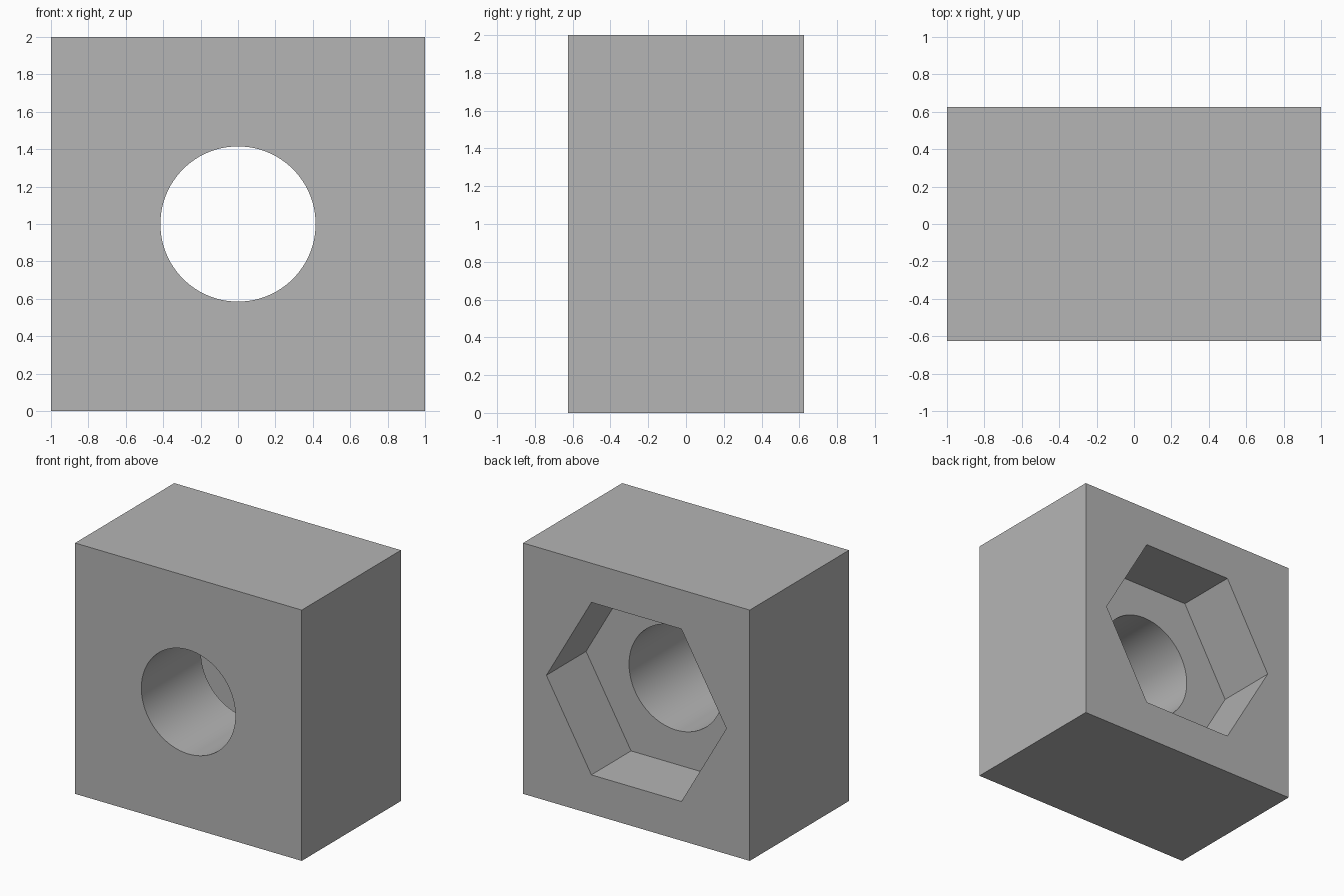
import bpy
import bmesh
from math import cos, sin, pi, radians

WIDTH, DEPTH = 2.0, 1.25
BACK = DEPTH / 2
HOLE_RADIUS = 0.415
POCKET_RADIUS = 0.794
POCKET_DEPTH = 0.5

default = bpy.data.objects.get("Cube")
if default:
    bpy.data.objects.remove(default, do_unlink=True)

grey = bpy.data.materials.new("plain grey")
colour = (0.46, 0.46, 0.46, 1)
grey.use_nodes = True
grey.diffuse_color = colour
grey.node_tree.nodes["Principled BSDF"].inputs["Base Color"].default_value = colour


def prism(name, sides, radius, y0, y1, turn=0.0):
    """Regular prism along y, centred on the block's middle height."""
    bm = bmesh.new()
    ring = [bm.verts.new((radius * cos(turn + 2 * pi * i / sides), y0,
                          WIDTH / 2 + radius * sin(turn + 2 * pi * i / sides)))
            for i in range(sides)]
    cap = bm.faces.new(ring)
    moved = bmesh.ops.extrude_face_region(bm, geom=[cap])["geom"]
    bmesh.ops.translate(bm, vec=(0, y1 - y0, 0),
                        verts=[v for v in moved if isinstance(v, bmesh.types.BMVert)])
    bmesh.ops.recalc_face_normals(bm, faces=bm.faces)
    mesh = bpy.data.meshes.new(name)
    bm.to_mesh(mesh)
    bm.free()
    mesh.materials.append(grey)
    obj = bpy.data.objects.new(name, mesh)
    bpy.context.collection.objects.link(obj)
    return obj


# Square block
block = prism("block", 4, WIDTH / 2 ** 0.5, -BACK, BACK, pi / 4)

# Round through hole and hexagonal pocket in the back
cutters = [
    prism("hole_cutter", 96, HOLE_RADIUS, -BACK - 0.1, BACK + 0.1),
    prism("pocket_cutter", 6, POCKET_RADIUS, BACK - POCKET_DEPTH, BACK + 0.1),
]
bpy.ops.object.select_all(action="DESELECT")
block.select_set(True)
bpy.context.view_layer.objects.active = block
for cutter in cutters:
    cutter.hide_render = True
    cut = block.modifiers.new(cutter.name, "BOOLEAN")
    cut.operation = "DIFFERENCE"
    cut.solver = "EXACT"
    cut.object = cutter
    bpy.ops.object.modifier_apply(modifier=cut.name)
    bpy.data.objects.remove(cutter, do_unlink=True)

# Smooth bore with crisp edges elsewhere
bpy.ops.object.shade_smooth_by_angle(angle=radians(30))
